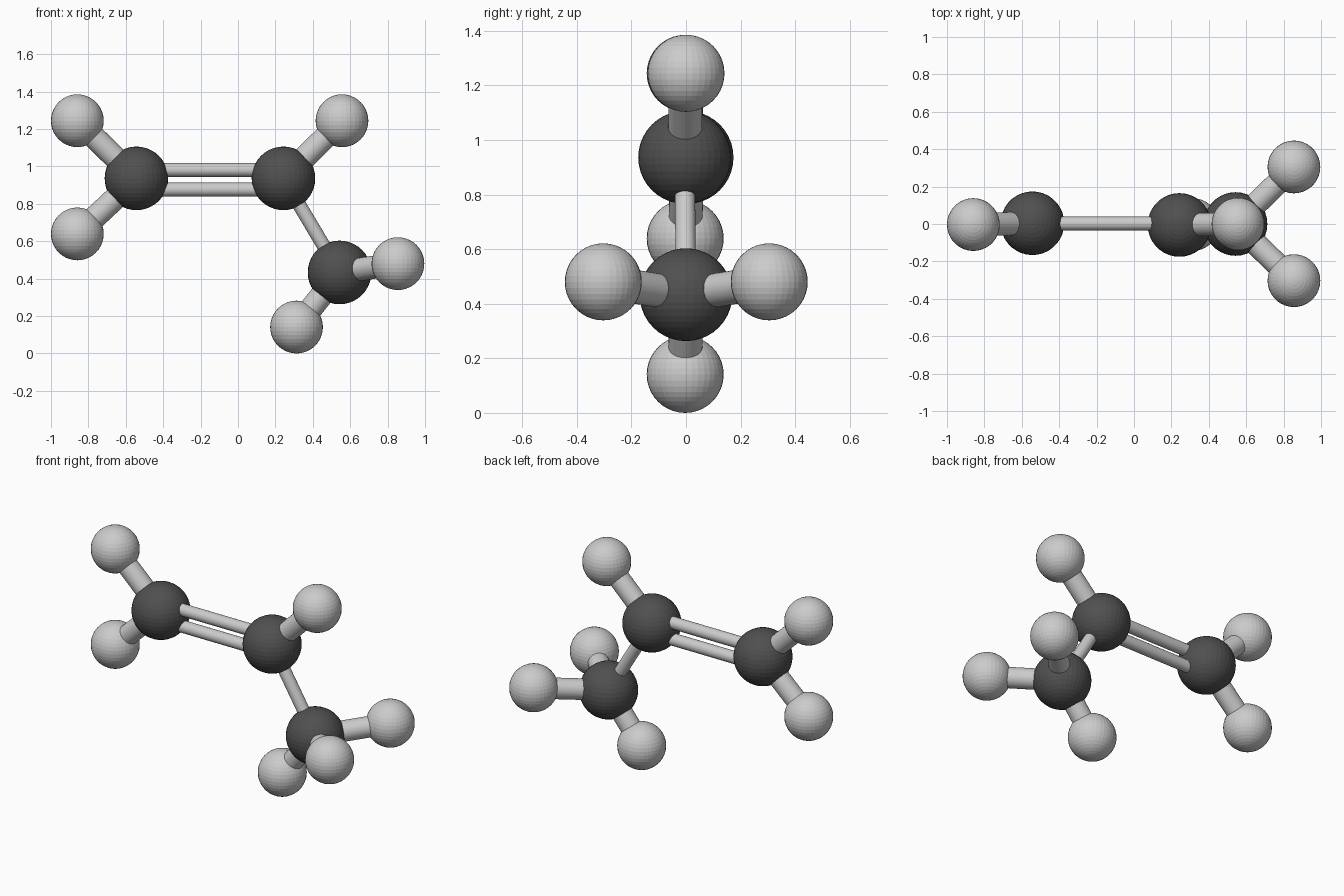
import bpy
from mathutils import Vector

if "Cube" in bpy.data.objects:
    bpy.data.objects.remove(bpy.data.objects["Cube"])

CARBON_R, HYDROGEN_R = 0.17, 0.141
THICK, THIN = 0.062, 0.037


def material(name, rgb):
    m = bpy.data.materials.new(name)
    m.diffuse_color = (*rgb, 1)
    m.use_nodes = True
    m.node_tree.nodes["Principled BSDF"].inputs["Base Color"].default_value = m.diffuse_color
    return m


dark = material("dark_grey", (0.08, 0.08, 0.08))


def ball(name, pos, radius, mat=None):
    bpy.ops.mesh.primitive_uv_sphere_add(segments=36, ring_count=20, radius=radius, location=pos)
    ob = bpy.context.object
    ob.name = name
    if mat:
        ob.data.materials.append(mat)


def rod(name, a, b, radius):
    a, b = Vector(a), Vector(b)
    d = b - a
    bpy.ops.mesh.primitive_cylinder_add(vertices=32, radius=radius, depth=d.length, location=(a + b) / 2)
    ob = bpy.context.object
    ob.name = name
    ob.rotation_mode = 'QUATERNION'
    ob.rotation_quaternion = d.to_track_quat('Z', 'Y')
    bpy.ops.object.shade_smooth_by_angle()


# Large dark balls
carbons = {
    "left": (-0.543, 0.004, 0.936),
    "middle": (0.243, -0.005, 0.936),
    "lower": (0.543, 0.0, 0.433),
}
for key, pos in carbons.items():
    ball(f"large_ball_{key}", pos, CARBON_R, dark)

# Small light balls, each joined to a large ball by a thick rod
small = [
    ("left", (-0.859, -0.003, 1.244)),
    ("left", (-0.859, -0.003, 0.639)),
    ("middle", (0.556, 0.0, 1.244)),
    ("lower", (0.313, -0.003, 0.141)),
    ("lower", (0.855, 0.305, 0.48)),
    ("lower", (0.855, -0.303, 0.48)),
]
for i, (parent, pos) in enumerate(small, 1):
    ball(f"small_ball_{i}", pos, HYDROGEN_R)
    rod(f"thick_rod_{i}", carbons[parent], pos, THICK)

# Paired thin rods between the upper large balls
for label, z in (("upper", 0.981), ("lower", 0.876)):
    rod(f"double_rod_{label}", (-0.543, 0.002, z), (0.243, 0.002, z), THIN)

# Single thin rod down to the lower large ball
rod("single_rod", carbons["middle"], carbons["lower"], THIN)
